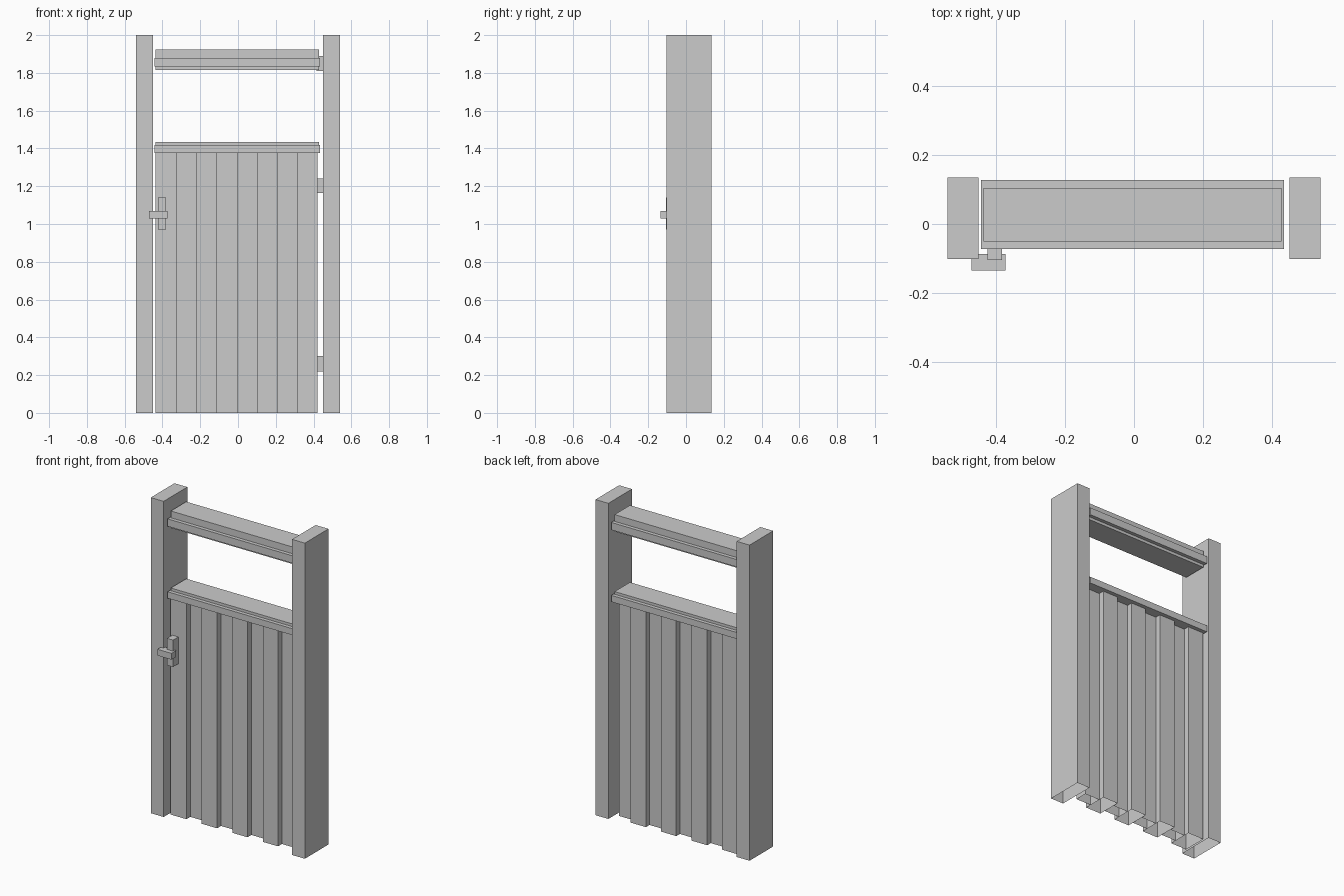
import bpy
import bmesh

if "Cube" in bpy.data.objects:
    bpy.data.objects.remove(bpy.data.objects["Cube"])


def make(name, verts, faces):
    mesh = bpy.data.meshes.new(name)
    mesh.from_pydata(verts, [], faces)
    bm = bmesh.new()
    bm.from_mesh(mesh)
    bmesh.ops.recalc_face_normals(bm, faces=bm.faces)
    bm.to_mesh(mesh)
    bm.free()
    obj = bpy.data.objects.new(name, mesh)
    bpy.context.collection.objects.link(obj)
    return obj


def box(name, x, y, z, bottom=True):
    verts = [(a, b, c) for c in z for a, b in
             ((x[0], y[0]), (x[1], y[0]), (x[1], y[1]), (x[0], y[1]))]
    faces = [(4, 5, 6, 7)] + [(i, (i + 1) % 4, (i + 1) % 4 + 4, i + 4) for i in range(4)]
    if bottom:
        faces.append((3, 2, 1, 0))
    return make(name, verts, faces)


def rail(name, half_profile):
    # symmetric moulded section swept along x; the wider lips overhang at the ends
    mid = 0.027
    prof = [(w, z) for w, z in half_profile]
    ring = [(-w, z) for w, z in prof] + [(w, z) for w, z in reversed(prof)]
    n = len(ring)
    verts = []
    for side in (-1, 1):
        for w, z in ring:
            flare = 0.007 if abs(w) > 0.08 else 0.0
            verts.append((-0.004 + side * (0.432 + flare), mid + w, z))
    faces = [(i, (i + 1) % n, (i + 1) % n + n, i + n) for i in range(n)]
    m = n // 2
    for off in (0, n):  # end caps in horizontal strips
        for i in range(m - 1):
            faces.append((off + i, off + i + 1, off + n - 2 - i, off + n - 1 - i))
    return make(name, verts, faces)


# Posts, open at the ground
box("left_post", (-0.54, -0.45), (-0.102, 0.135), (0, 2), False)
box("right_post", (0.45, 0.54), (-0.102, 0.135), (0, 2), False)

# Alternating thick and thin gate boards
edges = [-0.437, -0.325, -0.22, -0.11, -0.003, 0.103, 0.21, 0.317, 0.422]
for i in range(8):
    y = (-0.052, 0.102) if i % 2 == 0 else (-0.013, 0.066)
    box(f"board_{i + 1}", (edges[i], edges[i + 1]), y, (0, 1.377), False)

# Rails
rail("top_rail", [(0.077, 1.815), (0.077, 1.833), (0.1, 1.833),
                  (0.1, 1.88), (0.077, 1.88), (0.077, 1.923)])
rail("gate_cap", [(0.1, 1.377), (0.1, 1.418), (0.077, 1.418), (0.077, 1.435)])

# Flat hinge leaves
for i, (z0, z1) in enumerate([(0.22, 0.30), (1.165, 1.24), (1.81, 1.89)]):
    make(f"hinge_{i + 1}", [(0.415, 0, z0), (0.45, 0, z0), (0.45, 0, z1), (0.415, 0, z1)],
         [(0, 1, 2, 3)])

# Latch
box("latch_plate", (-0.424, -0.382), (-0.105, -0.05), (0.97, 1.14))
box("latch_bar", (-0.471, -0.372), (-0.135, -0.087), (1.03, 1.07))
